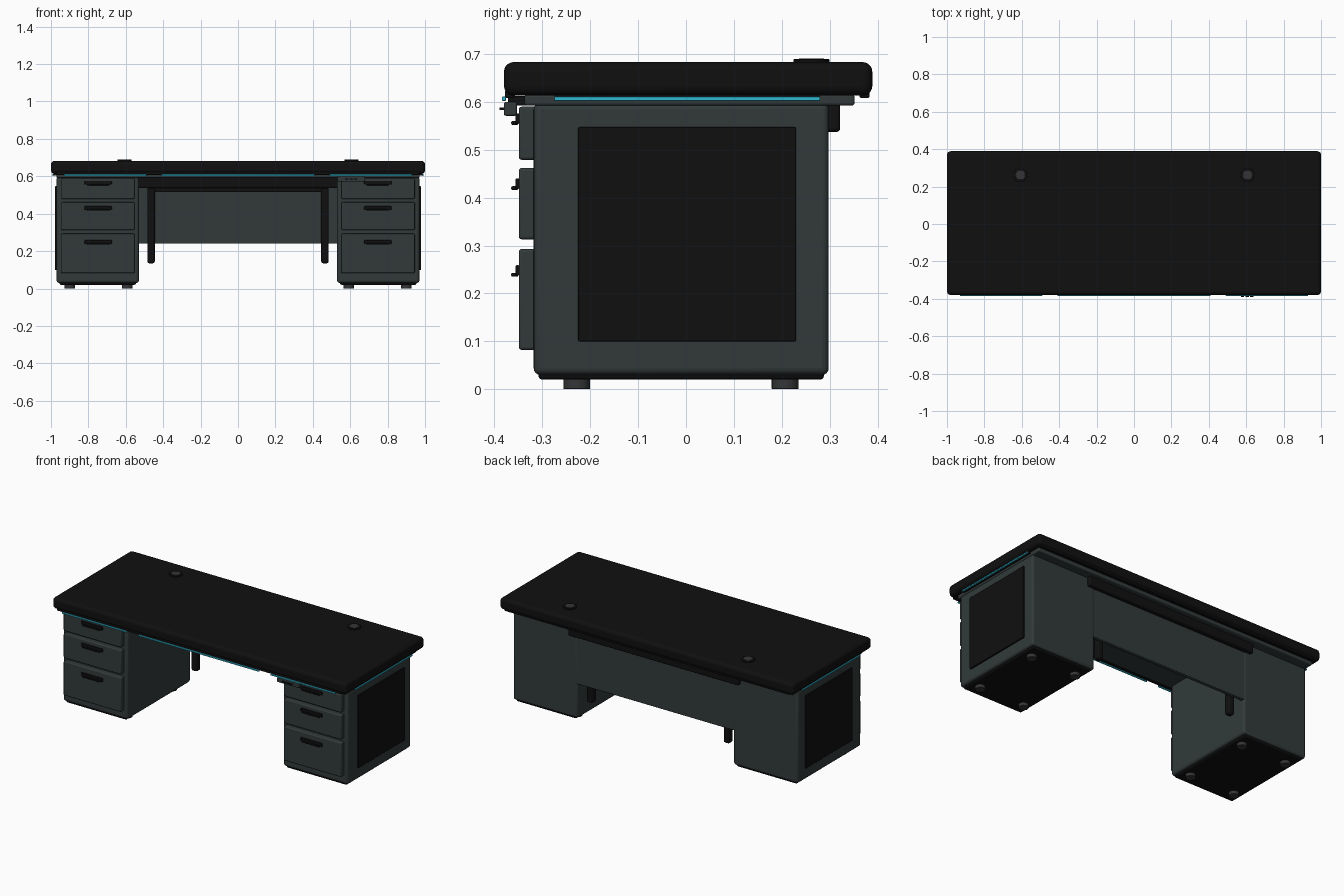
import bpy
import math
from mathutils import Vector

cube = bpy.data.objects.get("Cube")
if cube:
    bpy.data.objects.remove(cube, do_unlink=True)


def material(name, rgb):
    mat = bpy.data.materials.new(name)
    mat.use_nodes = True
    mat.diffuse_color = (*rgb, 1)
    bsdf = mat.node_tree.nodes["Principled BSDF"]
    bsdf.inputs["Base Color"].default_value = (*rgb, 1)
    bsdf.inputs["Roughness"].default_value = 0.6
    return mat


BLACK = material("matte black", (0.005, 0.005, 0.005))
GREY = material("slate grey", (0.032, 0.042, 0.042))
METAL = material("dark metal", (0.035, 0.036, 0.038))
CYAN = material("cyan glow", (0.03, 0.48, 0.64))


def finish(obj, name, mat, bevel, segments):
    obj.name = name
    obj.data.materials.append(mat)
    if bevel:
        mod = obj.modifiers.new("Rounded edges", "BEVEL")
        mod.width = bevel
        mod.segments = segments
        mod.limit_method = "ANGLE"
    bpy.ops.object.shade_smooth_by_angle(angle=math.radians(40))
    return obj


def box(name, x, y, z, mat, bevel=0.004, segments=3):
    """Rounded box from (low, high) limits on each axis."""
    low, high = (Vector(p) for p in zip(x, y, z))
    bpy.ops.mesh.primitive_cube_add(size=1, location=(low + high) / 2)
    obj = bpy.context.object
    obj.scale = high - low
    bpy.ops.object.transform_apply(location=False, rotation=False, scale=True)
    return finish(obj, name, mat, bevel, segments)


def disc(name, x, y, z, radius, mat, bevel=0.002, front=False):
    """Upright cylinder between two heights, or one facing the front."""
    bpy.ops.mesh.primitive_cylinder_add(
        vertices=32, radius=radius, depth=z[1] - z[0],
        location=(x, y, sum(z) / 2),
        rotation=(math.pi / 2 if front else 0, 0, 0))
    return finish(bpy.context.object, name, mat, bevel, 2)


def side_span(side, a, b):
    return sorted((side * a, side * b))


# Desktop, its edge lips and the frame beneath
box("desktop", (-1, 1), (-0.38, 0.389), (0.613, 0.683), BLACK, 0.02, 5)
box("front_lip", (-0.97, 0.97), (-0.378, -0.357), (0.608, 0.625), BLACK)
box("back_lip", (-0.97, 0.97), (0.362, 0.383), (0.608, 0.625), BLACK)
box("under_frame", (-0.97, 0.97), (-0.337, 0.352), (0.592, 0.616), GREY, 0.006)

# Light strips
box("front_light_middle", (-0.41, 0.41), (-0.384, -0.376), (0.602, 0.611), CYAN, 0.002)

# Modesty panel, cable tray and the supports behind it
box("modesty_panel", (-0.54, 0.54), (0.272, 0.295), (0.24, 0.545), GREY)
box("cable_tray", (-0.58, 0.58), (0.22, 0.322), (0.537, 0.605), BLACK, 0.008)
box("support_crossbar", (-0.48, 0.48), (0.24, 0.275), (0.515, 0.54), BLACK)

DRAWERS = {"top": (0.479, 0.59, 0.552),
           "middle": (0.313, 0.462, 0.416),
           "bottom": (0.082, 0.293, 0.235)}

for side, label in ((1, "left"), (-1, "right")):
    # Pedestal with plinth, dark side panel and feet
    box(f"{label}_pedestal", side_span(side, 0.53, 0.97), (-0.318, 0.298),
        (0.03, 0.598), GREY, 0.014, 4)
    box(f"{label}_plinth", side_span(side, 0.545, 0.955), (-0.308, 0.288),
        (0.02, 0.05), BLACK, 0.008)
    box(f"{label}_side_panel", side_span(side, 0.96, 0.979), (-0.225, 0.23),
        (0.1, 0.547), BLACK, 0.003)
    for x in (0.593, 0.9):
        for y in (-0.228, 0.207):
            disc(f"{label}_foot", side * x, y, (0, 0.03), 0.028, METAL)

    # Drawers with hooked pulls
    for level, (bottom, top, pull) in DRAWERS.items():
        box(f"{label}_{level}_drawer", side_span(side, 0.553, 0.945),
            (-0.349, -0.31), (bottom, top), GREY, 0.006)
        box(f"{label}_{level}_pull_plate", side_span(side, 0.675, 0.82),
            (-0.356, -0.347), (pull + 0.003, pull + 0.024), BLACK, 0.003)
        box(f"{label}_{level}_pull_lip", side_span(side, 0.688, 0.807),
            (-0.365, -0.35), (pull, pull + 0.008), BLACK, 0.003)

    # Hanging support post
    box(f"{label}_support_post", side_span(side, 0.445, 0.485),
        (0.235, 0.275), (0.135, 0.535), BLACK, 0.01)

    # Light strips along the front and the end
    box(f"{label}_front_light", side_span(side, 0.49, 0.93),
        (-0.384, -0.376), (0.602, 0.611), CYAN, 0.002)
    box(f"{label}_end_light", side_span(side, 0.985, 0.993),
        (-0.275, 0.28), (0.602, 0.611), CYAN, 0.002)
    box(f"{label}_light_holder", side_span(side, 0.95, 0.987),
        (-0.275, 0.28), (0.604, 0.616), BLACK, 0)

    # Cable grommet
    disc(f"{label}_grommet_ring", side * 0.607, 0.262, (0.67, 0.689), 0.038, BLACK)
    disc(f"{label}_grommet_cap", side * 0.607, 0.262, (0.68, 0.691), 0.026, METAL, 0.001)

# Port block under the front edge
box("port_block", (0.53, 0.68), (-0.38, -0.353), (0.571, 0.6), GREY)
box("port_bracket", (0.54, 0.67), (-0.372, -0.32), (0.592, 0.612), BLACK, 0.002)
for x in (0.58, 0.605, 0.63):
    box("port", (x - 0.009, x + 0.009), (-0.389, -0.375), (0.583, 0.588), BLACK, 0)
